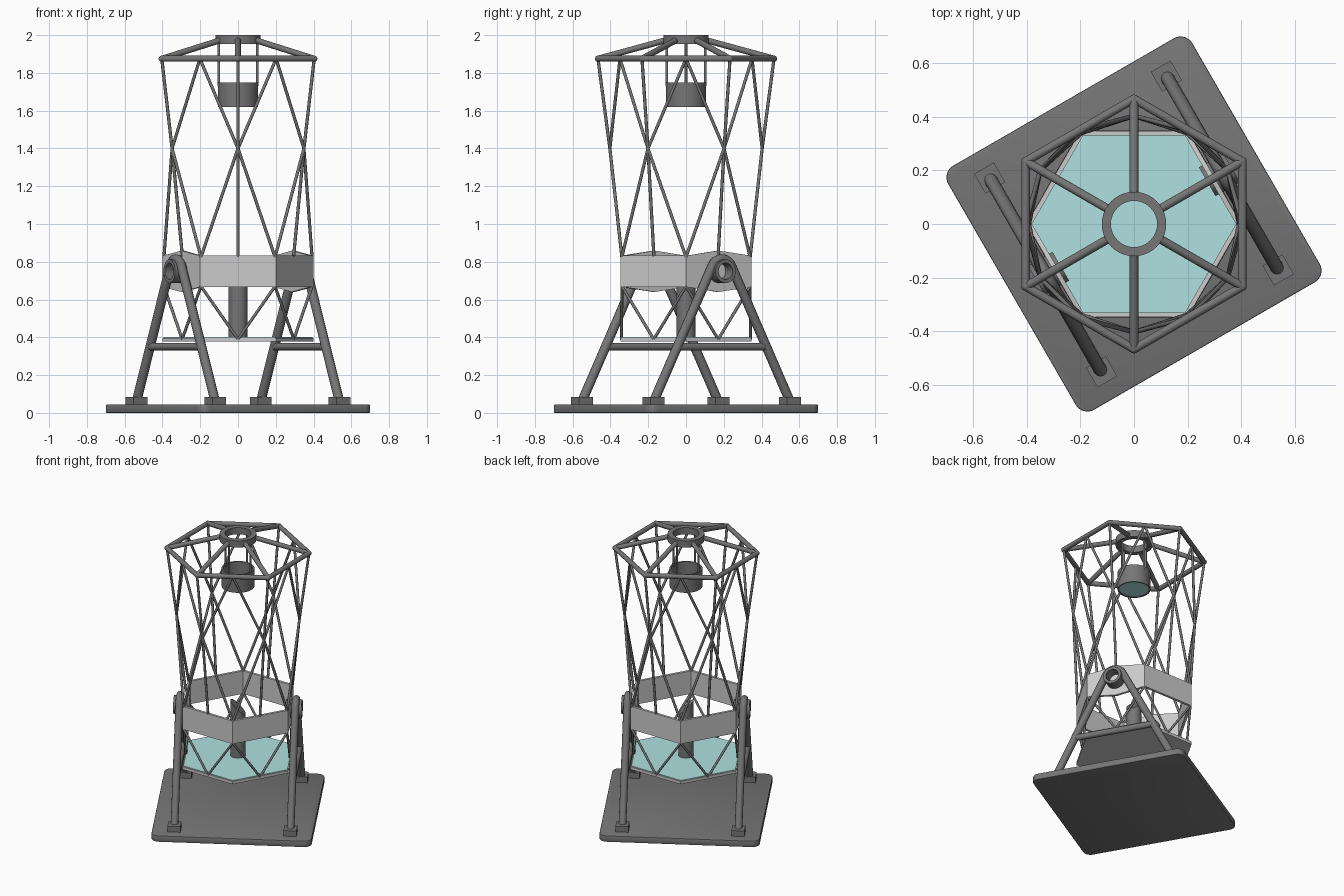
import bpy, bmesh
from math import pi, sin, cos, radians, acos, atan2, hypot
from mathutils import Vector, Matrix

if "Cube" in bpy.data.objects:
    bpy.data.objects.remove(bpy.data.objects["Cube"])

ROT = Matrix.Rotation(radians(30), 4, 'Z')   # mount axis is turned 30 degrees

teal = bpy.data.materials.new("mirror_teal")
teal.diffuse_color = (0.44, 0.75, 0.75, 1)
teal.use_nodes = True
teal.node_tree.nodes["Principled BSDF"].inputs["Base Color"].default_value = teal.diffuse_color
dark = bpy.data.materials.new("dark_metal")
dark.diffuse_color = (0.18, 0.18, 0.18, 1)
dark.use_nodes = True
dark.node_tree.nodes["Principled BSDF"].inputs["Base Color"].default_value = dark.diffuse_color


def finish(bm, name, mat=dark, smooth=True):
    bmesh.ops.recalc_face_normals(bm, faces=bm.faces)
    me = bpy.data.meshes.new(name)
    bm.to_mesh(me)
    bm.free()
    ob = bpy.data.objects.new(name, me)
    bpy.context.collection.objects.link(ob)
    if mat:
        me.materials.append(mat)
    if smooth:
        bpy.ops.object.select_all(action='DESELECT')
        bpy.context.view_layer.objects.active = ob
        ob.select_set(True)
        bpy.ops.object.shade_smooth_by_angle(angle=radians(40))
    return ob


def rod(bm, a, b, r, seg=12):
    a, b = Vector(a), Vector(b)
    m = Matrix.Translation((a + b) / 2) @ (b - a).to_track_quat('Z', 'Y').to_matrix().to_4x4()
    bmesh.ops.create_cone(bm, cap_ends=True, segments=seg, radius1=r, radius2=r,
                          depth=(b - a).length, matrix=m)


def rods(name, pairs, r, seg=12, mat=dark):
    bm = bmesh.new()
    for a, b in pairs:
        rod(bm, a, b, r, seg)
    return finish(bm, name, mat)


def lathe(name, profile, matrix=Matrix(), seg=40):
    # closed profile of (radius, height) spun into a ring
    bm = bmesh.new()
    rings = [[bm.verts.new(matrix @ Vector((r * cos(2 * pi * i / seg), r * sin(2 * pi * i / seg), z)))
              for r, z in profile] for i in range(seg)]
    n = len(profile)
    for i in range(seg):
        p, q = rings[i], rings[(i + 1) % seg]
        for j in range(n):
            bm.faces.new((p[j], q[j], q[(j + 1) % n], p[(j + 1) % n]))
    return finish(bm, name)


def polar(r, deg, z):
    return Vector((r * cos(radians(deg)), r * sin(radians(deg)), z))


def hex_plate(name, r, z0, z1, mat):
    bm = bmesh.new()
    f = bm.faces.new([bm.verts.new(polar(r, 60 * k, z0)) for k in range(6)])
    ext = bmesh.ops.extrude_face_region(bm, geom=[f])
    bmesh.ops.translate(bm, vec=(0, 0, z1 - z0),
                        verts=[v for v in ext['geom'] if isinstance(v, bmesh.types.BMVert)])
    return finish(bm, name, mat, False)


def box(name, centre, size, bevel_r=0):
    bm = bmesh.new()
    bmesh.ops.create_cube(bm, size=1, matrix=ROT @ Matrix.Translation(centre) @ Matrix.Diagonal((*size, 1)))
    if bevel_r:
        up = [e for e in bm.edges if abs(e.verts[0].co.z - e.verts[1].co.z) > 0.01]
        bmesh.ops.bevel(bm, geom=up, offset=bevel_r, segments=8, affect='EDGES', profile=0.5)
        rim = [e for e in bm.edges if abs(e.verts[0].co.z - e.verts[1].co.z) < 1e-4
               and len(e.link_faces) == 2]
        bmesh.ops.bevel(bm, geom=rim, offset=0.005, segments=2, affect='EDGES', profile=0.5)
    return finish(bm, name)


# base slab
box("base_slab", (0, 0, 0.0225), (1.05, 1.05, 0.045), 0.05)

# two bent-tube A frames with feet, cross bars and hollow bearings
FX, FY, AZ, AR = 0.38, 0.417, 0.75, 0.065
tangent = atan2(0.07 - AZ, FY) + acos(AR / hypot(FY, AZ - 0.07))
for side, s in (("right", 1), ("left", -1)):
    pts = [(FY, 0.06)]
    for i in range(17):
        a = tangent + (pi - 2 * tangent) * i / 16
        pts.append((AR * cos(a), AZ + AR * sin(a)))
    pts.append((-FY, 0.06))
    cu = bpy.data.curves.new(side + "_a_frame", 'CURVE')
    cu.dimensions = '3D'
    cu.bevel_depth = 0.025
    cu.bevel_resolution = 4
    cu.use_fill_caps = True
    cu.materials.append(dark)
    sp = cu.splines.new('POLY')
    sp.points.add(len(pts) - 1)
    for p, (y, z) in zip(sp.points, pts):
        p.co = (*(ROT @ Vector((s * FX, y, z))), 1)
    bpy.context.collection.objects.link(bpy.data.objects.new(side + "_a_frame", cu))
    rods(side + "_cross_bar", [(ROT @ Vector((s * FX, -0.285, 0.35)), ROT @ Vector((s * FX, 0.285, 0.35)))], 0.021, 20)
    for t, end in ((1, "back"), (-1, "front")):
        box(f"{side}_{end}_foot", (s * FX, t * FY, 0.0625), (0.085, 0.085, 0.045))
    axis = ROT @ Matrix.Translation((0, 0, AZ)) @ Matrix.Rotation(s * pi / 2, 4, 'Y')
    lathe(side + "_bearing", [(0.043, 0.315), (0.062, 0.315), (0.062, 0.42), (0.043, 0.42)], axis)

# hexagonal centre box (plain grey), the two bearing sides peak in the middle
R = 0.4
bm = bmesh.new()
cols = []
for k in range(12):
    rad = R if k % 2 == 0 else R * cos(pi / 6)
    bulge = 0.027 if k in (1, 7) else 0
    lo, hi = 0.667 - bulge, 0.832 + bulge
    cols.append([bm.verts.new(polar(rad * f, 30 * k, z)) for f, z in
                 ((1, lo), (1, hi), (0.95, hi), (0.95, lo))])
for k in range(12):
    p, q = cols[k], cols[(k + 1) % 12]
    for j in range(4):
        bm.faces.new((p[j], q[j], q[(j + 1) % 4], p[(j + 1) % 4]))
finish(bm, "centre_box", None, False)

# primary mirror and its plain grey cell
hex_plate("mirror_cell", R, 0.377, 0.397, None)
hex_plate("primary_mirror", R * 0.985, 0.396, 0.402, teal)

# lower truss: box corners down to the middles of the cell sides
A = R * cos(pi / 6)
rods("lower_truss", [(polar(R * 0.98, 60 * k, 0.67), polar(A * 0.985, 60 * k + d, 0.39))
                     for k in range(6) for d in (30, -30)], 0.008)

# upper truss: crossing struts kinked at a middle node, plus upright struts
TR, TZ, NZ = 0.466, 1.875, 1.4
pairs = []
for k in range(6):
    a = 30 + 60 * k
    node = polar(0.403, a, NZ)
    for d in (30, -30):
        pairs.append((polar(R * 0.98, a + d, 0.825), node))
        pairs.append((node, polar(TR * cos(pi / 6), a + d, TZ)))
    pairs.append((polar(A * 0.98, a, 0.825), node))
    pairs.append((node, polar(TR, a, TZ)))
rods("upper_truss", pairs, 0.0085)

# top hexagon with rounded corners
bm = bmesh.new()
for k in range(6):
    a, b = polar(TR, 30 + 60 * k, TZ), polar(TR, 90 + 60 * k, TZ)
    rod(bm, a, b, 0.016, 16)
    bmesh.ops.create_uvsphere(bm, u_segments=16, v_segments=10, radius=0.0165, matrix=Matrix.Translation(a))
finish(bm, "top_hexagon")

# spider arms and hub ring
rods("spider_arms", [(polar(TR, 30 + 60 * k, TZ), polar(0.1, 30 + 60 * k, 1.975)) for k in range(6)], 0.016, 16)
lathe("hub_ring", [(0.086, 1.952), (0.12, 1.952), (0.12, 2.0), (0.086, 2.0)])

# secondary mirror drum on hanging rods
lathe("secondary_drum", [(0.096, 1.62), (0.107, 1.62), (0.107, 1.75), (0.096, 1.75)])
rods("secondary_mirror", [((0, 0, 1.624), (0, 0, 1.64))], 0.098, 40, teal)
rods("hanging_rods", [(polar(0.101, 90 * k, 1.73), polar(0.101, 90 * k, 1.97)) for k in range(4)], 0.007)

# central post with a slanted top facing one bearing
bm = bmesh.new()
rod(bm, (0, 0, 0.39), (0, 0, 0.75), 0.05, 32)
slope_dir = ROT @ Vector((1, 0, 0))
for v in bm.verts:
    if v.co.z > 0.6:
        v.co.z -= v.co.dot(slope_dir)
finish(bm, "central_post")
